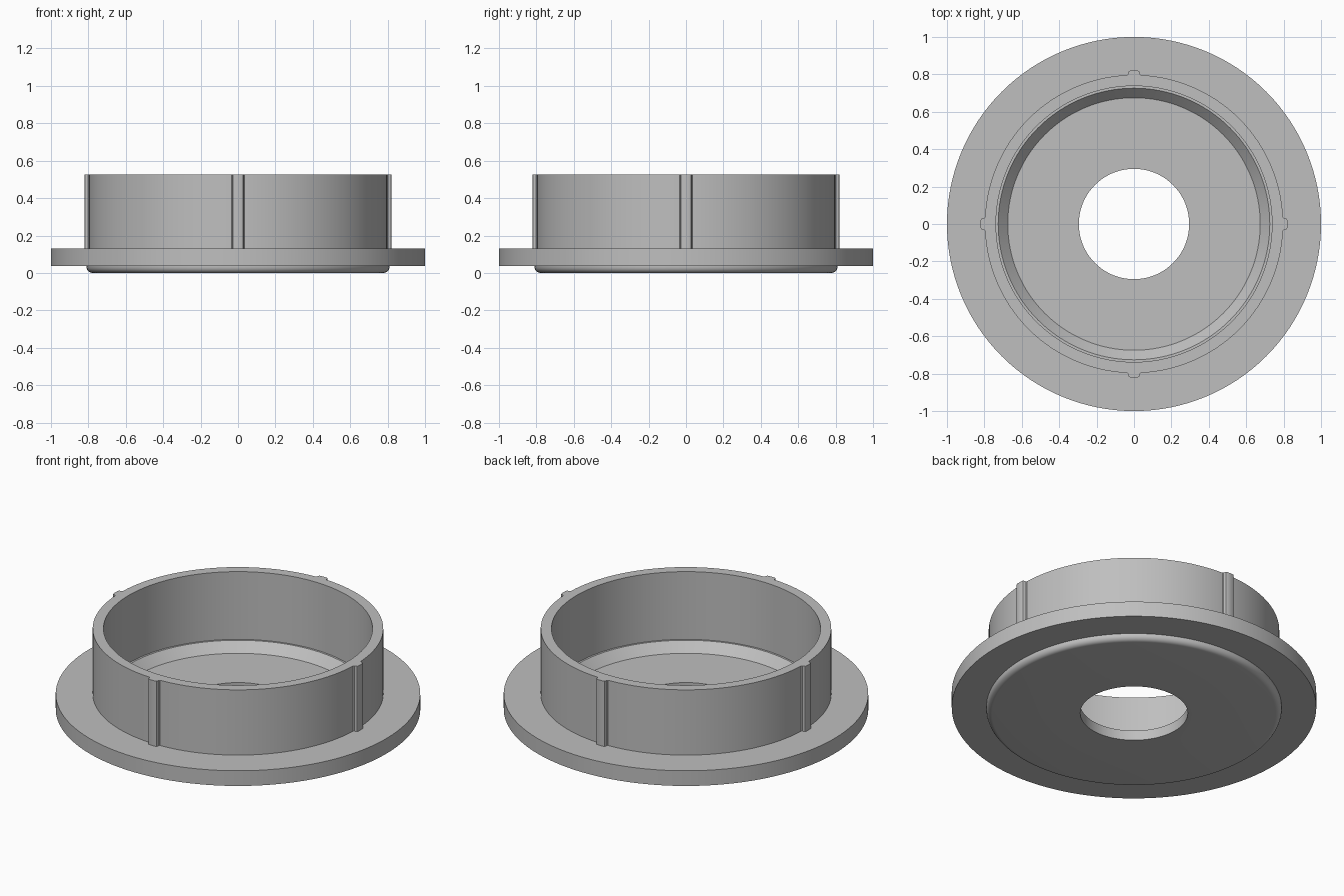
import bpy, bmesh
from math import radians, sin, cos, pi
from mathutils import Matrix, Vector

cube = bpy.data.objects.get("Cube")
if cube:
    bpy.data.objects.remove(cube, do_unlink=True)

grey = bpy.data.materials.new("plain_grey")
grey.use_nodes = True
colour = (0.52, 0.52, 0.52, 1)
grey.diffuse_color = colour
shader = next(n for n in grey.node_tree.nodes if n.type == 'BSDF_PRINCIPLED')
shader.inputs["Base Color"].default_value = colour

SEGMENTS = 128
RING_R, RING_TOP, FLANGE_TOP = 0.797, 0.525, 0.13


def finish(bm, name):
    bmesh.ops.recalc_face_normals(bm, faces=bm.faces)
    mesh = bpy.data.meshes.new(name)
    bm.to_mesh(mesh)
    bm.free()
    mesh.materials.append(grey)
    obj = bpy.data.objects.new(name, mesh)
    bpy.context.collection.objects.link(obj)
    bpy.ops.object.select_all(action='DESELECT')
    obj.select_set(True)
    bpy.context.view_layer.objects.active = obj
    bpy.ops.object.shade_smooth_by_angle(angle=radians(30))
    return obj


def lathe(name, profile):
    """Revolve a closed (radius, height) outline around z."""
    bm = bmesh.new()
    verts = [bm.verts.new((r, 0, z)) for r, z in profile]
    edges = [bm.edges.new((v, verts[i - 1])) for i, v in enumerate(verts)]
    bmesh.ops.spin(bm, geom=verts + edges, cent=(0, 0, 0), axis=(0, 0, 1),
                   angle=2 * pi, steps=SEGMENTS, use_merge=True)
    bmesh.ops.remove_doubles(bm, verts=bm.verts, dist=1e-5)
    return finish(bm, name)


# Flanged cup: rounded underside, flange, ring wall, ledge, bevel, floor, hole
ROUND = 0.032
underside = [(0.778 + ROUND * sin(a), ROUND - ROUND * cos(a))
             for a in (i * pi / 12 for i in range(7))]
lathe("flanged_cup", [(0.295, 0)] + underside + [
    (0.81, 0.038), (1, 0.038), (1, FLANGE_TOP),
    (RING_R, FLANGE_TOP), (RING_R, RING_TOP),
    (0.738, RING_TOP), (0.738, 0.115), (0.726, 0.115),
    (0.675, 0.06), (0.295, 0.06)])

# Four upright ribs on the ring wall, with rounded shoulders
half = [(0.036, 0.796), (0.031, 0.801), (0.03, 0.811), (0.027, 0.817), (0.021, 0.82)]
outline = half + [(-x, y) for x, y in reversed(half)]
for i, side in enumerate(("back", "right", "front", "left")):
    bm = bmesh.new()
    base = bm.faces.new([bm.verts.new((x, y, FLANGE_TOP)) for x, y in outline])
    grown = bmesh.ops.extrude_face_region(bm, geom=[base], use_keep_orig=True)
    top = [g for g in grown["geom"] if isinstance(g, bmesh.types.BMVert)]
    bmesh.ops.translate(bm, verts=top, vec=Vector((0, 0, RING_TOP - FLANGE_TOP)))
    bmesh.ops.rotate(bm, verts=bm.verts, cent=(0, 0, 0),
                     matrix=Matrix.Rotation(i * pi / 2, 3, 'Z'))
    finish(bm, side + "_rib")
